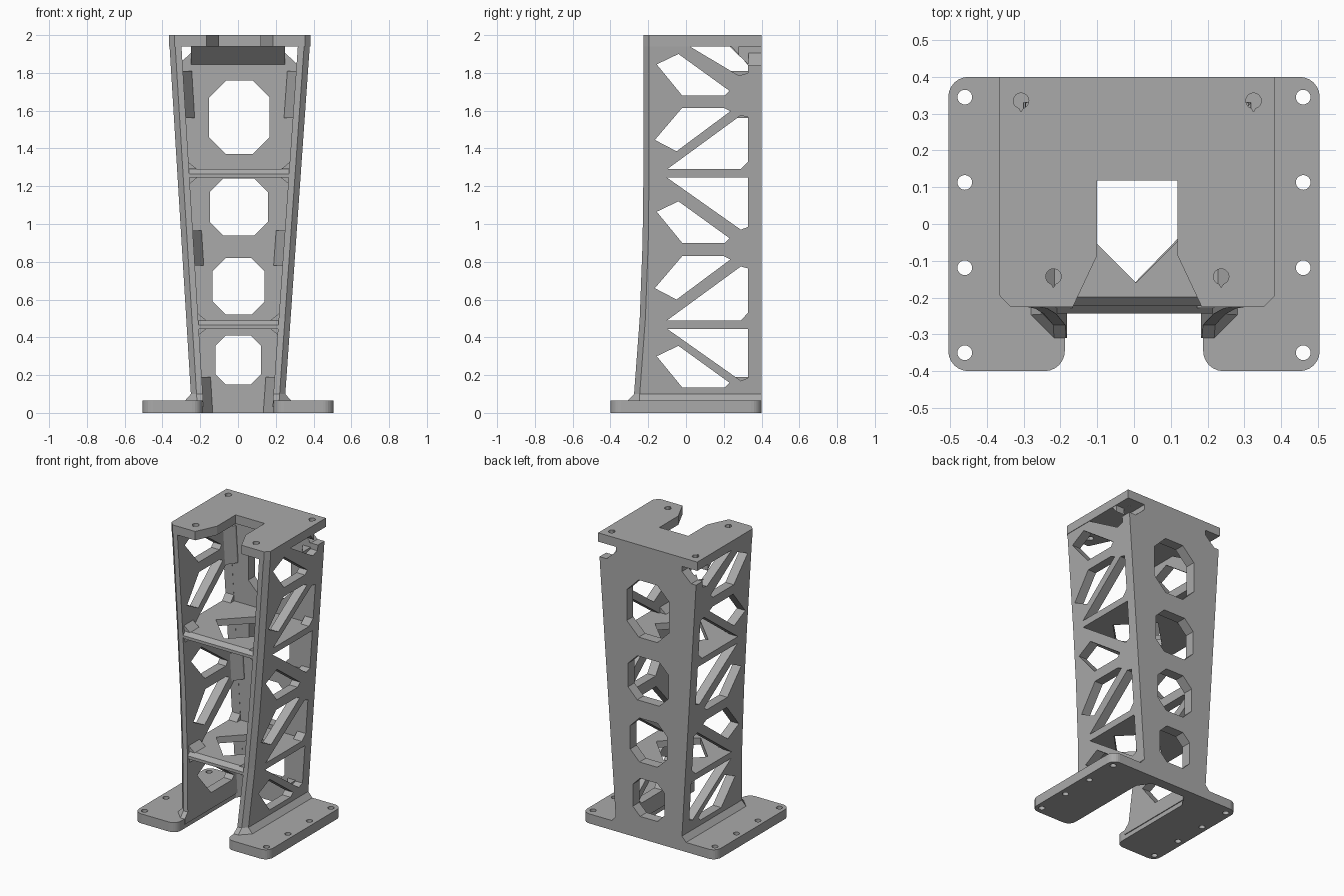
import bpy, bmesh, math

if "Cube" in bpy.data.objects:
    bpy.data.objects.remove(bpy.data.objects["Cube"], do_unlink=True)

grey = bpy.data.materials.new("plain_grey")
grey.use_nodes = True
grey.diffuse_color = (0.4, 0.4, 0.4, 1)
grey.node_tree.nodes["Principled BSDF"].inputs["Base Color"].default_value = (0.4, 0.4, 0.4, 1)

BACK, WALL_IN = 0.4, 0.33
PLATE_LOW, SHELF_T = 1.94, 0.045


def add_loft(bm, rings):
    """Closed solid through equal-sized rings of points."""
    rows = [[bm.verts.new(p) for p in ring] for ring in rings]
    n = len(rows[0])
    faces = [bm.faces.new(rows[0][::-1]), bm.faces.new(rows[-1])]
    for a, b in zip(rows, rows[1:]):
        for i in range(n):
            j = (i + 1) % n
            faces.append(bm.faces.new((a[i], a[j], b[j], b[i])))
    bmesh.ops.recalc_face_normals(bm, faces=faces)


def add_prism(bm, pts, axis, lo, hi):
    place = {"x": lambda a, b, t: (t, a, b),
             "y": lambda a, b, t: (a, t, b),
             "z": lambda a, b, t: (a, b, t)}[axis]
    add_loft(bm, [[place(a, b, t) for a, b in pts] for t in (lo, hi)])


def finish(name, bm):
    mesh = bpy.data.meshes.new(name)
    bm.to_mesh(mesh)
    bm.free()
    mesh.materials.append(grey)
    obj = bpy.data.objects.new(name, mesh)
    bpy.context.collection.objects.link(obj)
    return obj


def prism(name, *args):
    bm = bmesh.new()
    add_prism(bm, *args)
    return finish(name, bm)


def cut(obj, bm):
    cutter = finish("cutter", bm)
    cutter.hide_render = True
    mod = obj.modifiers.new("cut", "BOOLEAN")
    mod.operation, mod.solver, mod.object = "DIFFERENCE", "EXACT", cutter
    bpy.context.view_layer.objects.active = obj
    bpy.ops.object.modifier_apply(modifier=mod.name)
    bpy.data.objects.remove(cutter, do_unlink=True)


def circle(x, y, r, teardrop=False):
    pts = [(x + r * math.cos(k * math.tau / 24), y + r * math.sin(k * math.tau / 24)) for k in range(24)]
    if teardrop:
        pts[18] = (x, y - r * 1.45)
    return pts


def outer(z):
    return 0.25 + 0.125 * (z - 0.1) / 1.9


def inner(z):
    return outer(z) - 0.063


def lean(z):
    return 0.0045 * z


# base plate: U outline, rounded corners, bolt holes
S = 0.188
bm = bmesh.new()
add_prism(bm, [(-0.505, BACK), (-0.505, -0.4), (-S, -0.4), (-S, WALL_IN),
               (S, WALL_IN), (S, -0.4), (0.505, -0.4), (0.505, BACK)], "z", 0, 0.065)
corners = [e for e in bm.edges
           if abs(e.verts[0].co.z - e.verts[1].co.z) > 0.01 and abs(e.verts[0].co.y - WALL_IN) > 0.01]
bmesh.ops.bevel(bm, geom=corners, offset=0.055, segments=6, profile=0.5, affect="EDGES")
base = finish("base_plate", bm)
bm = bmesh.new()
for x in (-0.46, 0.46):
    for y in (0.345, 0.113, -0.119, -0.35):
        add_prism(bm, circle(x, y, 0.02), "z", -0.1, 0.2)
cut(base, bm)


# column: U section, leaning walls, chamfered front edges, flared foot
def section(z, front, flare=0.0):
    o, i, c, ch = outer(z) + flare, inner(z), lean(z), 0.03 + flare
    half = [(o, BACK), (o, front + ch), (o - ch, front), (i, front), (i, WALL_IN)]
    ring = half + [(-x, y) for x, y in reversed(half)]
    return [(x + c, y, z) for x, y in ring]


bm = bmesh.new()
add_loft(bm, [section(0.03, -0.31, 0.033), section(0.065, -0.31, 0.033),
              section(0.1, -0.275), section(0.5, -0.245), section(0.9, -0.23),
              section(1.3, -0.225), section(1.95, -0.225)])
column = finish("column", bm)

# lattice openings through both side walls, repeated up the column
bm = bmesh.new()
kite = [(-0.155, 0.165), (-0.04, 0.22), (0.23, 0.025), (0.205, 0), (-0.02, 0)]
arrow = [(-0.165, -0.17), (-0.02, 0), (0.2, 0), (0.235, -0.018), (-0.05, -0.23)]
ramp = [(-0.1, 0), (0.29, 0.285), (0.329, 0.275), (0.329, 0.04), (0.29, 0)]
wedge = [(-0.1, 0), (0.329, 0), (0.329, -0.26), (0.29, -0.275)]
for shape, heights in ((kite, (0.135, 0.9, 1.68)), (arrow, (0.83, 1.615)),
                       (ramp, (0.49, 1.29)), (wedge, (0.445, 1.245))):
    for h in heights:
        add_prism(bm, [(y, z + h) for y, z in shape], "x", -0.7, 0.7)
add_prism(bm, [(0.02, PLATE_LOW), (0.24, PLATE_LOW), (0.329, 1.84), (0.329, 1.8), (0.28, 1.785)],
          "x", -0.7, 0.7)
cut(column, bm)

# eight-sided windows in the back wall and notches at its top corners
bm = bmesh.new()
for z, w, h, c in ((1.565, 0.16, 0.195, 0.09), (1.09, 0.153, 0.15, 0.07),
                   (0.67, 0.138, 0.15, 0.07), (0.28, 0.12, 0.13, 0.055)):
    quad = [(w, h - c), (w - c, h)]
    quad += [(-x, y) for x, y in reversed(quad)]
    add_prism(bm, [(x + lean(z), y + z) for x, y in quad + [(-x, -y) for x, y in quad]], "y", 0.25, 0.5)
for s in (-1, 1):
    notch = [(0.25, PLATE_LOW), (0.6, PLATE_LOW), (0.6, 1.84), (0.32, 1.84), (0.25, 1.905)]
    add_prism(bm, [(s * x, z) for x, z in notch], "y", 0.28, 0.5)
cut(column, bm)

# top plate with front notch and teardrop screw holes
half = [(0.109, 0.118), (0.109, -0.085), (0.175, -0.225), (0.345, -0.225), (0.374, -0.195), (0.374, BACK)]
mid = lean(2)
top = prism("top_plate", [(x + mid, y) for x, y in half] +
            [(mid - x, y) for x, y in reversed(half)], "z", PLATE_LOW, 2)
bm = bmesh.new()
for s in (-1, 1):
    for x, y in ((0.316, 0.335), (0.228, -0.143)):
        add_prism(bm, circle(mid + s * x, y, 0.021, True), "z", 1.8, 2.2)
cut(top, bm)

# sloped support under the top plate
prism("top_support", [(0.34, 1.835), (0.23, PLATE_LOW), (0.34, PLATE_LOW)], "x", -0.25, 0.25)

# cross shelves with diamond openings and small corner gussets
for label, z, front in (("lower", 0.445, -0.243), ("upper", 1.245, -0.223)):
    w, c = inner(z) + 0.015, lean(z)
    top_z = z + SHELF_T
    bm = bmesh.new()
    add_loft(bm, [[(c - w, y, h), (c + w, y, h), (c + w, 0.34, h), (c - w, 0.34, h)]
                  for h, y in ((z, front), (z + 0.02, front), (top_z, front + 0.025))])
    shelf = finish(label + "_shelf", bm)
    bm = bmesh.new()
    d = min(0.2, w - 0.03)
    add_prism(bm, [(c, -0.16), (c + d, 0.04), (c, 0.24), (c - d, 0.04)], "z", z - 0.1, z + 0.2)
    cut(shelf, bm)
    for side, s in (("right", -1), ("left", 1)):
        for part, h, step in (("top", top_z, 0.045), ("under", z, -0.045)):
            wedge_pts = [(c + s * w, h), (c + s * (w - 0.055), h), (c + s * w, h + step)]
            prism(f"{label}_{side}_{part}_gusset", wedge_pts, "y", front + 0.015, -0.11)

# leaning braces in the inner back corners
for label, lo, hi in (("lower", 0, 0.19), ("middle", 0.78, 0.965), ("upper", 1.56, 1.81)):
    for side, s in (("right", -1), ("left", 1)):
        bm = bmesh.new()
        rings = []
        for z in (lo, hi):
            i, c = inner(z), lean(z)
            rings.append([(c + s * (i + 0.01), 0.35, z), (c + s * (i - 0.05), 0.35, z),
                          (c + s * (i - 0.045), 0.32, z), (c + s * (i + 0.01), 0.24, z)])
        add_loft(bm, rings)
        finish(f"{label}_{side}_brace", bm)
